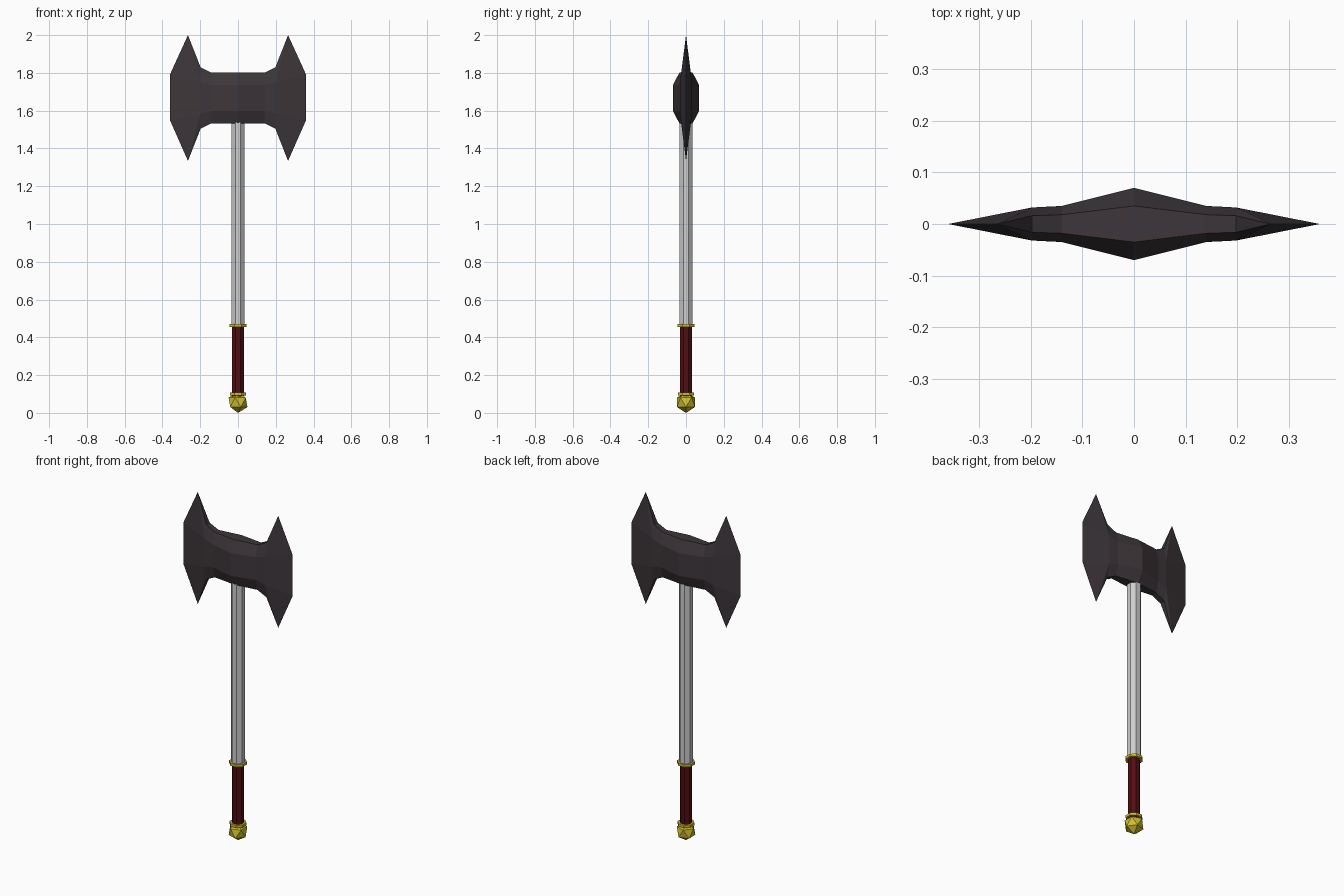
import bpy, bmesh, math

if "Cube" in bpy.data.objects:
    bpy.data.objects.remove(bpy.data.objects["Cube"])


def material(name, rgb):
    m = bpy.data.materials.new(name)
    m.diffuse_color = (*rgb, 1)
    m.use_nodes = True
    m.node_tree.nodes["Principled BSDF"].inputs["Base Color"].default_value = m.diffuse_color
    return m


STEEL = material("dark steel", (0.047, 0.037, 0.043))
SILVER = material("pale metal", (0.62, 0.62, 0.62))
LEATHER = material("dark red leather", (0.085, 0.004, 0.005))
GOLD = material("gold", (0.62, 0.52, 0.03))


def finish(obj, name, mat):
    obj.name = name
    obj.data.name = name
    obj.data.materials.append(mat)
    return obj


def octagon_rod(name, half_width, z0, z1, mat):
    """Eight-sided rod with a flat side facing each axis."""
    bpy.ops.mesh.primitive_cylinder_add(
        vertices=8, radius=half_width / math.cos(math.pi / 8), depth=z1 - z0,
        location=(0, 0, (z0 + z1) / 2), rotation=(0, 0, math.pi / 8))
    return finish(bpy.context.object, name, mat)


# Handle, grip and collars
octagon_rod("shaft", 0.035, 0.46, 1.60, SILVER)
octagon_rod("grip", 0.031, 0.08, 0.46, LEATHER)
octagon_rod("upper_collar", 0.045, 0.455, 0.47, GOLD)
octagon_rod("lower_collar", 0.043, 0.093, 0.108, GOLD)

# Pommel
bpy.ops.mesh.primitive_ico_sphere_add(
    subdivisions=1, radius=0.056, location=(0, 0, 0.056), rotation=(0, 0, math.pi))
finish(bpy.context.object, "pommel", GOLD)

# Double axe head: eight-point sections along x, mirrored to both sides
MID = 1.667
bm = bmesh.new()


def section(x, y_cap, y_side, h_cap, h_side):
    ring = [(y_cap, h_cap), (y_side, h_side), (y_side, -h_side), (y_cap, -h_cap),
            (-y_cap, -h_cap), (-y_side, -h_side), (-y_side, h_side), (-y_cap, h_cap)]
    return [bm.verts.new((x, y, MID + h)) for y, h in ring]


def bridge(a, b):
    for i in range(8):
        j = (i + 1) % 8
        bm.faces.new((a[i], a[j], b[j], b[i]))


def blade(s, root):
    """Sharp cutting edge with a spike above and below."""
    tip, top, bottom, low = [bm.verts.new((s * x, 0, MID + h)) for x, h in
                             ((0.265, 0.333), (0.36, 0.125), (0.36, -0.118), (0.265, -0.333))]
    for c in (root[:4], root[:3:-1]):
        bm.faces.new((c[1], c[2], bottom, top))
        for cap, side, spike, corner in ((c[0], c[1], tip, top), (c[3], c[2], low, bottom)):
            bm.faces.new((cap, side, spike))
            bm.faces.new((side, corner, spike))
    bm.faces.new((root[0], root[7], tip))
    bm.faces.new((root[3], root[4], low))


centre = section(0, 0.035, 0.07, 0.134, 0.068)
for s in (1, -1):
    neck = section(s * 0.14, 0.018, 0.035, 0.134, 0.068)
    root = section(s * 0.198, 0.016, 0.032, 0.163, 0.083)
    bridge(centre, neck)
    bridge(neck, root)
    blade(s, root)
bmesh.ops.recalc_face_normals(bm, faces=bm.faces)
mesh = bpy.data.meshes.new("axe_head")
bm.to_mesh(mesh)
bm.free()
head = bpy.data.objects.new("axe_head", mesh)
bpy.context.collection.objects.link(head)
finish(head, "axe_head", STEEL)
